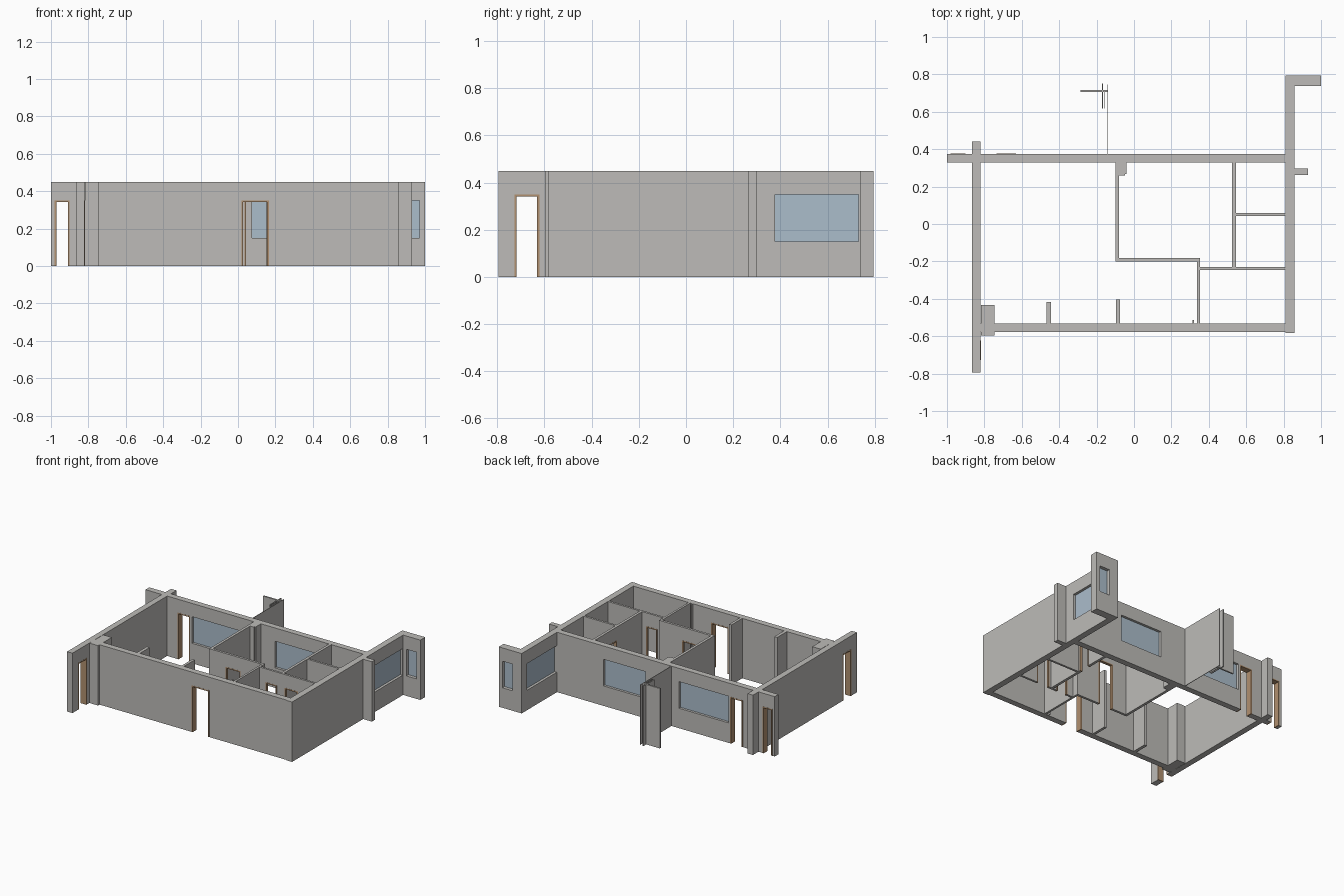
import bpy, bmesh
from mathutils import Vector

cube = bpy.data.objects.get("Cube")
if cube:
    bpy.data.objects.remove(cube, do_unlink=True)

HEIGHT = 0.45          # wall height
HEAD = 0.35            # top of doors and windows
SILL = 0.15            # bottom of windows
TRIM = 0.009           # door frame width


def material(name, r, g, b):
    m = bpy.data.materials.new(name)
    m.use_nodes = True
    m.diffuse_color = (r, g, b, 1)
    m.node_tree.nodes["Principled BSDF"].inputs["Base Color"].default_value = (r, g, b, 1)
    return m


PLASTER = material("wall_grey", 0.51, 0.50, 0.48)
GLASS = material("window_blue", 0.41, 0.51, 0.60)
WOOD = material("door_frame_brown", 0.44, 0.28, 0.16)


def finish(name, bm, mat):
    bmesh.ops.recalc_face_normals(bm, faces=bm.faces)
    mesh = bpy.data.meshes.new(name)
    bm.to_mesh(mesh)
    bm.free()
    mesh.materials.append(mat)
    ob = bpy.data.objects.new(name, mesh)
    bpy.context.collection.objects.link(ob)
    return ob


def panel(name, mat, along_x, start, end, near, far, bottom=0, top=HEIGHT, holes=()):
    """Upright slab with rectangular holes (start, end, bottom, top) cut through it."""
    us = sorted({start, end, *(h[0] for h in holes), *(h[1] for h in holes)})
    zs = sorted({bottom, top, *(h[2] for h in holes), *(h[3] for h in holes)})

    def point(u, z):
        return (u, near, z) if along_x else (near, u, z)

    bm = bmesh.new()
    for a, b in zip(us, us[1:]):
        for c, d in zip(zs, zs[1:]):
            mu, mz = (a + b) / 2, (c + d) / 2
            if any(h[0] < mu < h[1] and h[2] < mz < h[3] for h in holes):
                continue
            bm.faces.new([bm.verts.new(point(*p)) for p in ((a, c), (b, c), (b, d), (a, d))])
    bmesh.ops.remove_doubles(bm, verts=bm.verts, dist=0.0001)
    out = bmesh.ops.extrude_face_region(bm, geom=bm.faces[:])
    moved = [g for g in out["geom"] if isinstance(g, bmesh.types.BMVert)]
    depth = Vector((0, far - near, 0)) if along_x else Vector((far - near, 0, 0))
    bmesh.ops.translate(bm, verts=moved, vec=depth)
    bmesh.ops.dissolve_limit(bm, angle_limit=0.01, verts=bm.verts, edges=bm.edges)
    return finish(name, bm, mat)


def wall(name, x0, x1, y0, y1, doors=(), windows=()):
    """Wall running along its longer side, with framed doors and glazed windows."""
    along_x = x1 - x0 > y1 - y0
    start, end, near, far = (x0, x1, y0, y1) if along_x else (y0, y1, x0, x1)
    holes = [(a, b, 0, HEAD) for a, b in doors] + [(a, b, SILL, HEAD) for a, b in windows]
    panel(name, PLASTER, along_x, start, end, near, far, holes=holes)
    for i, (a, b) in enumerate(doors, 1):
        panel(f"{name}_door_frame_{i}", WOOD, along_x, a, b, near - 0.001, far + 0.001,
              0, HEAD, [(a + TRIM, b - TRIM, 0, HEAD - TRIM)])
    mid = (near + far) / 2
    for i, (a, b) in enumerate(windows, 1):
        panel(f"{name}_glass_{i}", GLASS, along_x, a, b, mid - 0.004, mid + 0.004, SILL, HEAD)


# Outer walls
wall("back_wall", -1, 0.81, 0.33, 0.375,
     doors=[(-0.98, -0.90), (-0.735, -0.63)], windows=[(-0.615, -0.205), (0.075, 0.425)])
wall("front_wall", -0.82, 0.81, -0.577, -0.532, doors=[(0.018, 0.165)])
wall("left_wall", 0.81, 0.857, -0.582, 0.795, windows=[(0.378, 0.732)])
wall("right_wall", -0.865, -0.82, -0.795, 0.44, doors=[(-0.728, -0.622)])

# Outer returns and corner pier
wall("back_return", 0.857, 1, 0.737, 0.795, windows=[(0.885, 0.97)])
wall("side_return", 0.857, 0.93, 0.262, 0.298)
wall("corner_pier", -0.818, -0.747, -0.595, -0.432)

# Inner partitions
wall("hall_side_partition", -0.1, -0.08, -0.2, 0.33)
wall("hall_front_partition", -0.08, 0.352, -0.2, -0.182, doors=[(0.035, 0.162)])
wall("front_room_partition", 0.336, 0.352, -0.532, -0.2)
wall("front_room_back_partition", 0.352, 0.81, -0.246, -0.23,
     doors=[(0.4, 0.495), (0.56, 0.67)])
wall("bath_side_partition", 0.525, 0.545, -0.23, 0.33, doors=[(0.07, 0.165)])
wall("bath_divider", 0.545, 0.81, 0.044, 0.06)

# Short stubs
wall("front_stub_right", -0.467, -0.443, -0.532, -0.417)
wall("front_stub_middle", -0.096, -0.076, -0.532, -0.405)
wall("front_stub_thin", 0.314, 0.32, -0.532, -0.512)
wall("partition_pier", -0.08, -0.048, 0.258, 0.33)
wall("partition_pier_edge", -0.048, -0.04, 0.268, 0.33)

# Thin screens behind the back wall
wall("terrace_screen", -0.142, -0.138, 0.375, 0.745)
wall("terrace_cross_screen", -0.285, -0.142, 0.705, 0.717)
wall("terrace_fin_outer", -0.171, -0.165, 0.617, 0.75)
wall("terrace_fin_inner", -0.158, -0.154, 0.617, 0.705)
